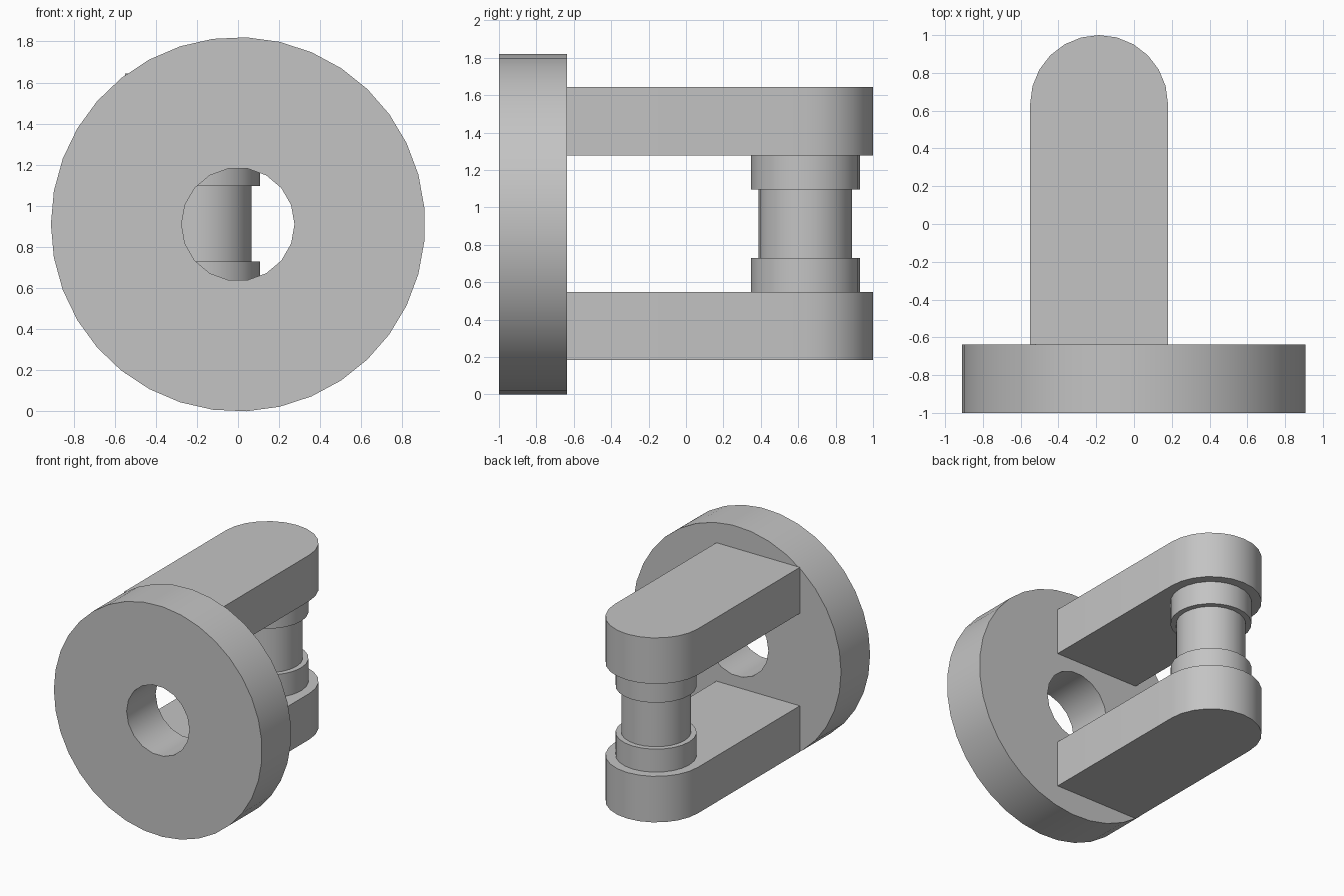
import bpy, math
from math import cos, sin, pi, tau

cube = bpy.data.objects.get("Cube")
if cube:
    bpy.data.objects.remove(cube, do_unlink=True)

grey = bpy.data.materials.new("plain grey")
grey.use_nodes = True
colour = (0.55, 0.55, 0.55, 1)
grey.diffuse_color = colour
grey.node_tree.nodes["Principled BSDF"].inputs["Base Color"].default_value = colour

AXIS_X, AXIS_Y, MID_Z = -0.185, 0.635, 0.91
FRONT, BACK = -1.0, -0.637


def make(name, verts, faces):
    mesh = bpy.data.meshes.new(name)
    mesh.from_pydata(verts, [], faces)
    mesh.materials.append(grey)
    obj = bpy.data.objects.new(name, mesh)
    bpy.context.collection.objects.link(obj)
    return obj


def smooth(obj):
    bpy.ops.object.select_all(action="DESELECT")
    obj.select_set(True)
    bpy.context.view_layer.objects.active = obj
    bpy.ops.object.shade_smooth_by_angle(angle=math.radians(30))


def prism(name, outline, z0, z1):
    """Extrude an anticlockwise xy outline upwards."""
    n = len(outline)
    verts = [(x, y, z) for z in (z0, z1) for x, y in outline]
    faces = [(i, (i + 1) % n, n + (i + 1) % n, n + i) for i in range(n)]
    faces += [tuple(reversed(range(n))), tuple(range(n, 2 * n))]
    return make(name, verts, faces)


def disc(name, radius, y0, y1, sides):
    """Cylinder along y."""
    ring = [(radius * cos(pi + tau * i / sides), radius * sin(pi + tau * i / sides))
            for i in range(sides)]
    obj = prism(name, ring, -y1, -y0)
    for v in obj.data.vertices:
        x, y, z = v.co
        v.co = (x, -z, y + MID_Z)
    return obj


# Round flange with a bore through its centre
flange = disc("flange", 0.911, FRONT, BACK, 35)
cutter = disc("bore_cutter", 0.275, FRONT - 0.1, BACK + 0.1, 18)
cutter.hide_render = True
bore = flange.modifiers.new("bore", "BOOLEAN")
bore.object = cutter
bore.solver = "EXACT"
bpy.ops.object.select_all(action="DESELECT")
flange.select_set(True)
bpy.context.view_layer.objects.active = flange
bpy.ops.object.modifier_apply(modifier="bore")
bpy.data.objects.remove(cutter, do_unlink=True)
smooth(flange)

# Two round-ended arms
R = 0.365
tongue = [(AXIS_X - R, BACK), (AXIS_X + R, BACK)]
tongue += [(AXIS_X + R * cos(pi * i / 12), AXIS_Y + R * sin(pi * i / 12))
           for i in range(13)]
for name, z0 in (("lower_arm", 0.184), ("upper_arm", 1.279)):
    smooth(prism(name, tongue, z0, z0 + 0.364))


# Pin with a collar against each arm
def circle(radius, sides=24):
    return [(AXIS_X + radius * cos(tau * i / sides),
             AXIS_Y + 0.003 + radius * sin(tau * i / sides)) for i in range(sides)]


for name, radius, z0, z1 in (("lower_collar", 0.291, 0.548, 0.73),
                             ("pin", 0.25, 0.73, 1.097),
                             ("upper_collar", 0.291, 1.097, 1.279)):
    smooth(prism(name, circle(radius), z0, z1))
